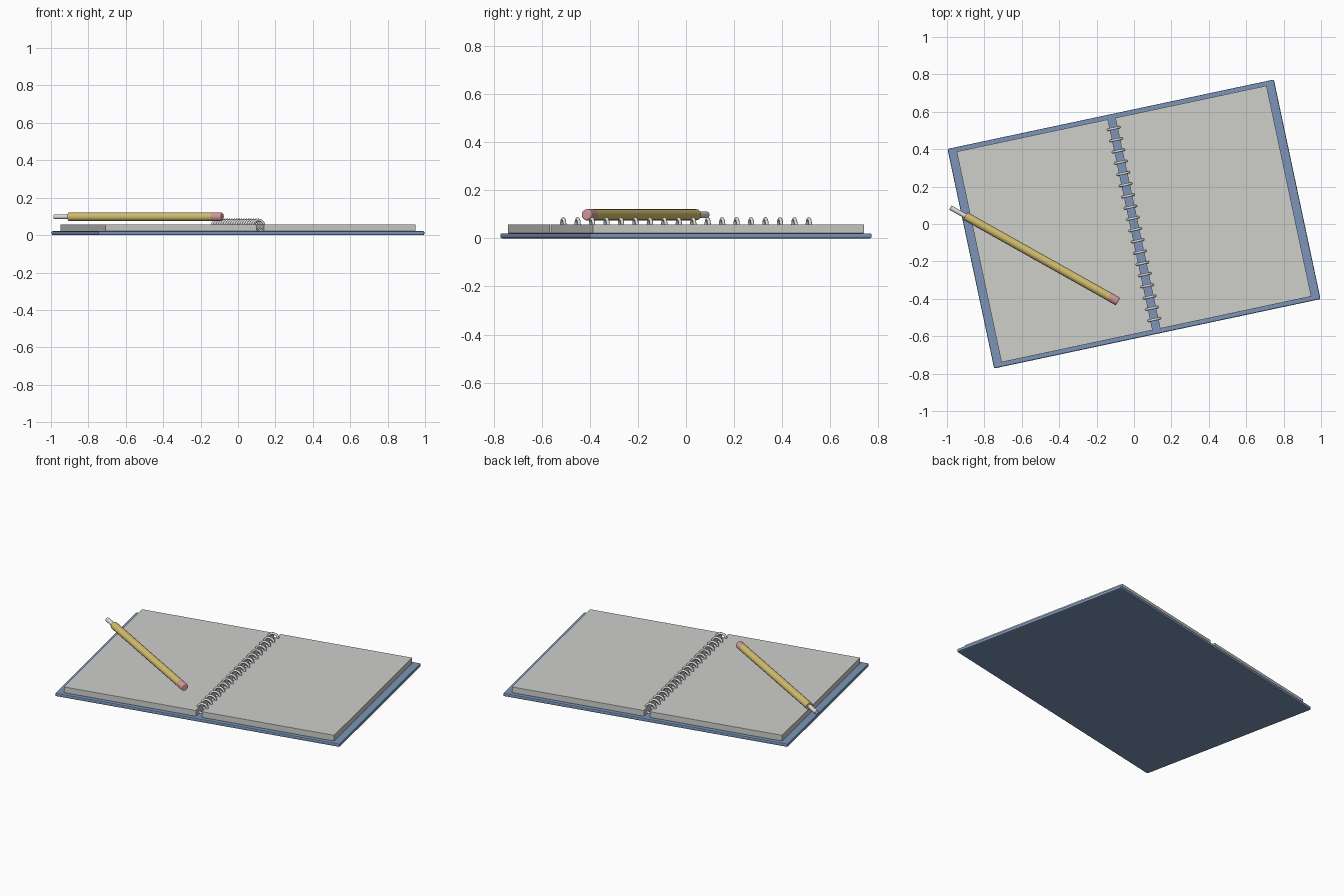
import bpy
from math import radians, pi
from mathutils import Matrix, Vector

cube = bpy.data.objects.get("Cube")
if cube:
    bpy.data.objects.remove(cube, do_unlink=True)


def material(name, color):
    m = bpy.data.materials.new(name)
    m.use_nodes = True
    m.diffuse_color = (*color, 1)
    m.node_tree.nodes["Principled BSDF"].inputs["Base Color"].default_value = (*color, 1)
    return m


BLUE = material("cover blue", (0.20, 0.30, 0.48))
PAPER = material("paper grey", (0.62, 0.62, 0.60))
METAL = material("metal silver", (0.72, 0.72, 0.70))
YELLOW = material("pencil yellow", (0.66, 0.52, 0.16))
PINK = material("eraser pink", (0.66, 0.32, 0.32))

BOOK = Matrix.Rotation(radians(12), 4, "Z")


def finish(name, mat, matrix, smooth=True):
    ob = bpy.context.object
    ob.name = name
    ob.data.name = name
    ob.data.materials.append(mat)
    ob.matrix_world = matrix
    if smooth:
        bpy.ops.object.shade_smooth_by_angle(angle=radians(40))
    return ob


def slab(name, mat, x0, x1, half_y, z0, z1, bevel):
    bpy.ops.mesh.primitive_cube_add(size=1)
    ob = bpy.context.object
    ob.data.transform(Matrix.Diagonal((x1 - x0, 2 * half_y, z1 - z0, 1)))
    finish(name, mat, BOOK @ Matrix.Translation(((x0 + x1) / 2, 0, (z0 + z1) / 2)), False)
    mod = ob.modifiers.new("soft edges", "BEVEL")
    mod.width = bevel
    mod.segments = 2


# Open cover and the two page blocks
slab("cover", BLUE, -0.892, 0.892, 0.6, 0, 0.021, 0.006)
slab("left_pages", PAPER, 0.02, 0.847, 0.576, 0.021, 0.058, 0.001)
slab("right_pages", PAPER, -0.847, -0.02, 0.576, 0.021, 0.058, 0.001)

# Binding rings along the spine
RINGS = 18
for i in range(RINGS):
    v = -0.522 + 1.044 * i / (RINGS - 1)
    bpy.ops.mesh.primitive_torus_add(major_radius=0.031, minor_radius=0.007,
                                     major_segments=24, minor_segments=10)
    finish(f"binding_ring_{i + 1}", METAL,
           BOOK @ Matrix.Translation((0, v, 0.05)) @ Matrix.Rotation(pi / 2, 4, "X"))

# Pencil, lying along its own axis from tip to eraser
TIP = Vector((-0.982, 0.088, 0.098))
END = Vector((-0.085, -0.415, 0.098))
AXIS = END - TIP
LENGTH = AXIS.length
TURN = AXIS.to_track_quat("Z", "Y").to_matrix().to_4x4()


def pencil_part(name, mat, start, stop, radius, sides, bevel=0):
    bpy.ops.mesh.primitive_cylinder_add(vertices=sides, radius=radius, depth=stop - start)
    place = Matrix.Translation(TIP + AXIS.normalized() * (start + stop) / 2) @ TURN
    ob = finish(name, mat, place)
    if bevel:
        mod = ob.modifiers.new("rounded end", "BEVEL")
        mod.width = bevel
        mod.segments = 3


pencil_part("pencil_tip", METAL, 0, 0.1, 0.013, 16, 0.003)
pencil_part("pencil_body", YELLOW, 0.092, LENGTH - 0.05, 0.023, 16)
pencil_part("pencil_eraser", PINK, LENGTH - 0.062, LENGTH, 0.0235, 20, 0.007)
